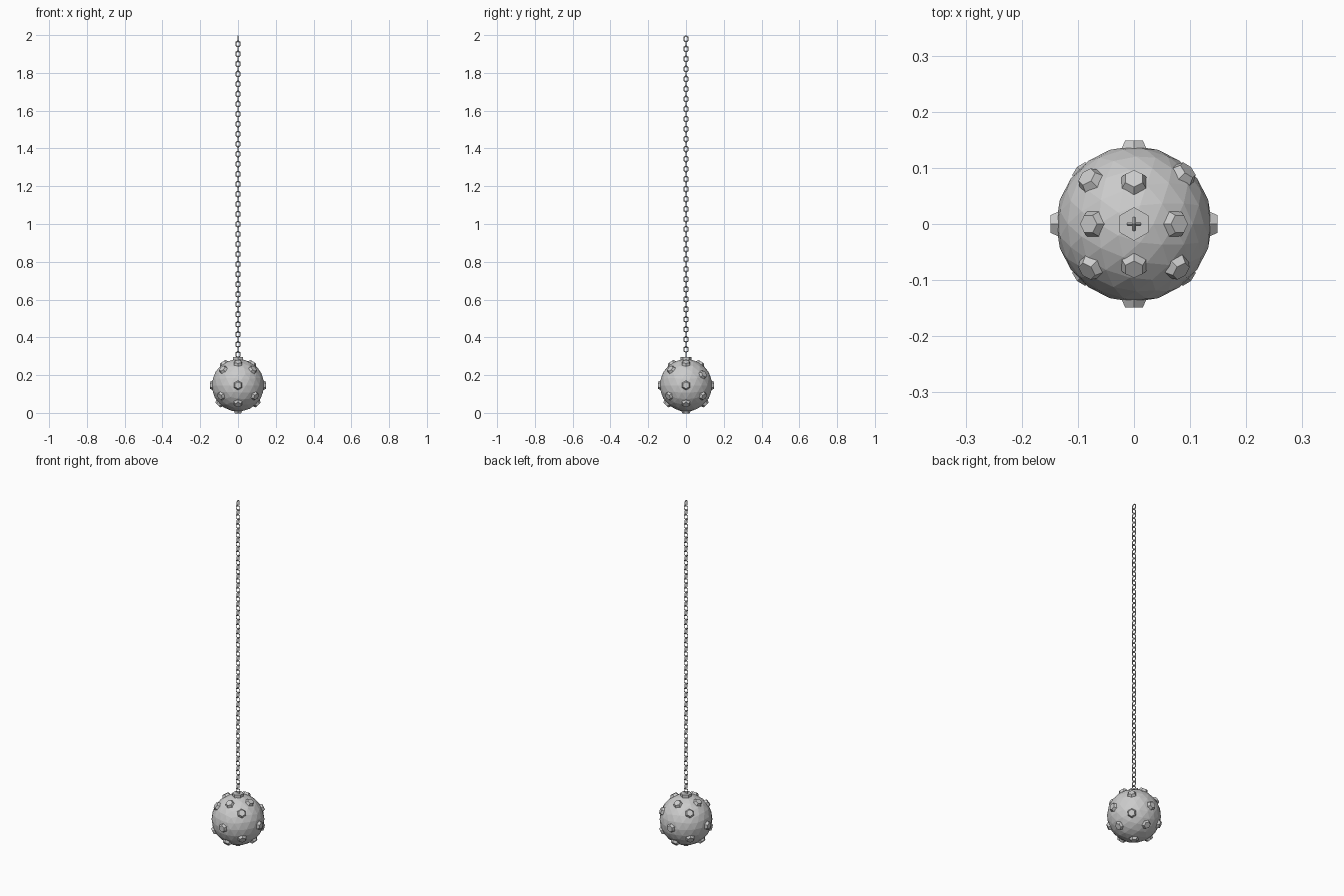
import bpy, bmesh, math
from mathutils import Matrix, Vector

if "Cube" in bpy.data.objects:
    bpy.data.objects.remove(bpy.data.objects["Cube"])

CENTRE = Vector((0, 0, 0.146))
BALL_R = 0.139
STUD_OUT = 0.149


def finish(bm, name):
    bmesh.ops.recalc_face_normals(bm, faces=bm.faces)
    mesh = bpy.data.meshes.new(name)
    bm.to_mesh(mesh)
    bm.free()
    obj = bpy.data.objects.new(name, mesh)
    bpy.context.collection.objects.link(obj)
    return obj


def direction(azimuth, elevation):
    a, e = math.radians(azimuth), math.radians(elevation)
    return Vector((math.cos(e) * math.cos(a), math.cos(e) * math.sin(a), math.sin(e)))


# Faceted iron ball
bm = bmesh.new()
bmesh.ops.create_icosphere(bm, subdivisions=3, radius=BALL_R,
                           matrix=Matrix.Translation(CENTRE))
finish(bm, "ball")

# Tapered hexagonal studs: equator, upper and lower rings, bottom pole
dirs = [Vector((0, 0, -1))]
for i in range(4):
    dirs.append(direction(90 * i, 0))
    dirs.append(direction(90 * i, 57))
    dirs.append(direction(90 * i, -44))
    dirs.append(direction(90 * i + 45, 24 if i == 0 else 37))
    dirs.append(direction(90 * i + 45, -24))
bm = bmesh.new()
depth = 0.025
for d in dirs:
    rot = d.to_track_quat('Z', 'Y').to_matrix().to_4x4()
    pos = Matrix.Translation(CENTRE + d * (STUD_OUT - depth / 2))
    bmesh.ops.create_cone(bm, cap_ends=True, segments=6, radius1=0.031,
                          radius2=0.018, depth=depth, matrix=pos @ rot)
finish(bm, "studs")

# Hexagonal collar on top of the ball
bm = bmesh.new()
bmesh.ops.create_cone(bm, cap_ends=True, segments=6, radius1=0.03, radius2=0.03,
                      depth=0.025, matrix=Matrix.Translation((0, 0, 0.2845)))
finish(bm, "collar")


# One six-cornered chain link with a square section, in the XZ plane
def add_link(bm, z, turned, half_w=0.0145, half_h=0.02, t=0.0033):
    rings = []
    spin = Matrix.Rotation(math.pi / 2 if turned else 0, 3, 'Z')
    for i in range(6):
        a = math.pi / 6 + i * math.pi / 3
        ca, sa = math.cos(a) / math.cos(math.pi / 6), math.sin(a)
        ring = []
        for j in range(4):
            b = j * math.pi / 2
            r = t * math.cos(b)
            p = Vector((ca * (half_w - t) + math.cos(a) * r, t * math.sin(b),
                        sa * (half_h - t) + math.sin(a) * r))
            ring.append(bm.verts.new(spin @ p + Vector((0, 0, z))))
        rings.append(ring)
    for i in range(6):
        r0, r1 = rings[i], rings[(i + 1) % 6]
        for j in range(4):
            k = (j + 1) % 4
            bm.faces.new((r0[j], r0[k], r1[k], r1[j]))


# Chain: links alternate by a quarter turn
bm = bmesh.new()
count, top, bottom = 64, 1.98, 0.31
for n in range(count):
    add_link(bm, top - (top - bottom) * n / (count - 1), n % 2 == 0)
finish(bm, "chain")
